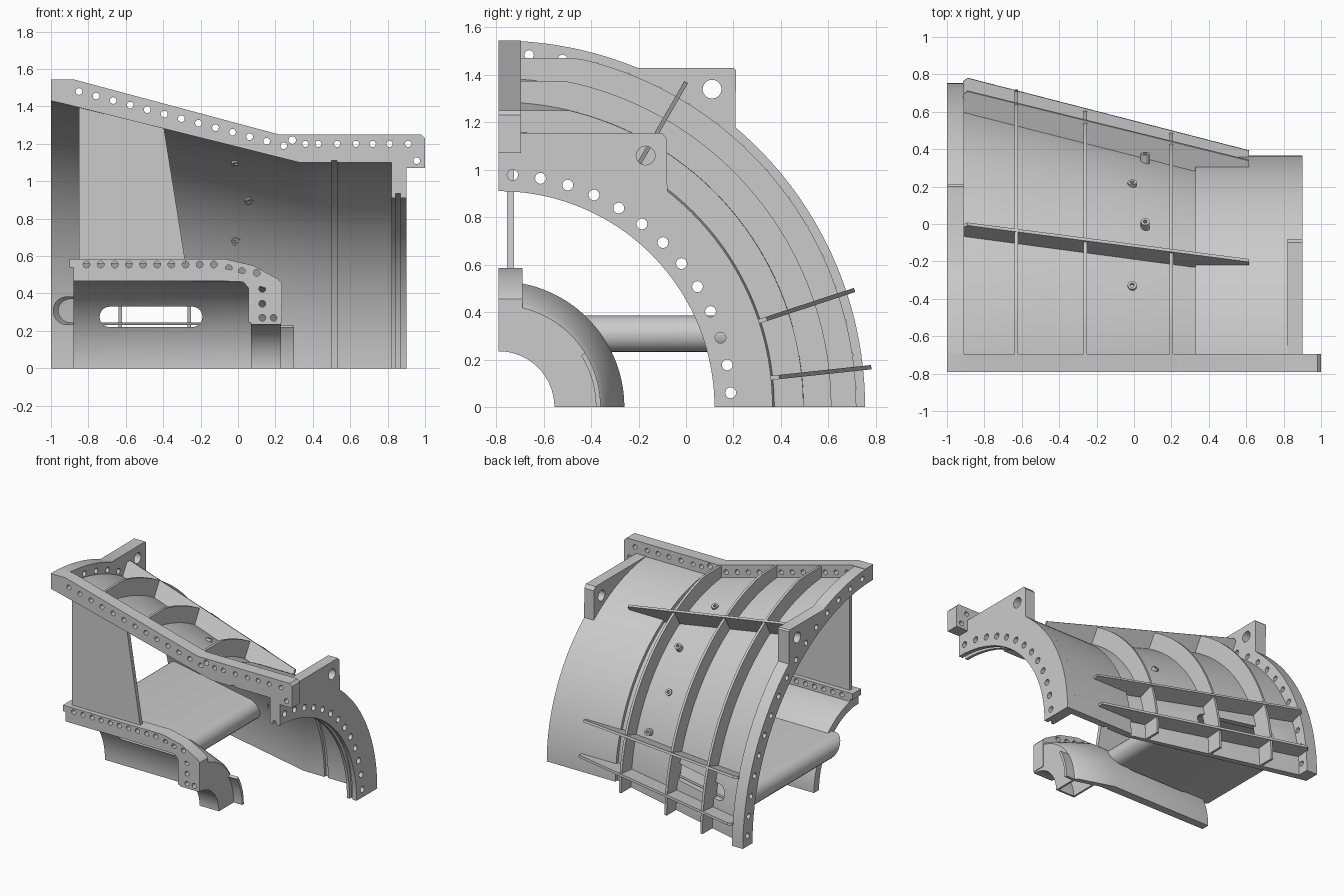
import bpy, bmesh
from math import sin, cos, pi, radians, sqrt
from mathutils import Vector, Matrix

if "Cube" in bpy.data.objects:
    bpy.data.objects.remove(bpy.data.objects["Cube"])

AY = -0.79  # the casing axis runs along x at y = AY, z = 0
X, Y, Z = Vector((1, 0, 0)), Vector((0, 1, 0)), Vector((0, 0, 1))


def finish(name, bm):
    bmesh.ops.remove_doubles(bm, verts=bm.verts, dist=1e-5)
    bmesh.ops.recalc_face_normals(bm, faces=bm.faces)
    me = bpy.data.meshes.new(name)
    bm.to_mesh(me)
    bm.free()
    ob = bpy.data.objects.new(name, me)
    bpy.context.collection.objects.link(ob)
    smooth(ob)
    return ob


def smooth(ob):
    bpy.ops.object.select_all(action='DESELECT')
    ob.select_set(True)
    bpy.context.view_layer.objects.active = ob
    bpy.ops.object.shade_smooth_by_angle(angle=radians(30))


def circle(c, r, n=16):
    return [(c[0] + r * cos(2 * pi * i / n), c[1] + r * sin(2 * pi * i / n)) for i in range(n)]


def arc(r, a0, a1, n=40, cap=9):
    """Arc round the axis in (y, z), optionally flattened at height cap."""
    pts = [radians(a0 + (a1 - a0) * i / n) for i in range(n + 1)]
    return [(AY + r * cos(a), min(r * sin(a), cap)) for a in pts]


def plate(name, outline, holes, u, v, origin, thick):
    """Flat plate with holes, centred on origin, spanned by u and v."""
    cu = bpy.data.curves.new(name, 'CURVE')
    cu.dimensions, cu.fill_mode, cu.extrude = '2D', 'BOTH', thick / 2
    for loop in [outline] + [circle(h[:2], h[2]) for h in holes]:
        sp = cu.splines.new('POLY')
        sp.points.add(len(loop) - 1)
        for p, q in zip(sp.points, loop):
            p.co = (q[0], q[1], 0, 1)
        sp.use_cyclic_u = True
    tmp = bpy.data.objects.new(name + "_tmp", cu)
    bpy.context.collection.objects.link(tmp)
    dg = bpy.context.evaluated_depsgraph_get()
    me = bpy.data.meshes.new_from_object(tmp.evaluated_get(dg))
    m = Matrix((u, v, u.cross(v))).transposed().to_4x4()
    m.translation = origin
    me.transform(m)
    bpy.data.objects.remove(tmp)
    bm = bmesh.new()
    bm.from_mesh(me)
    return finish(name, bm)


def ring(name, x0, x1, r0, r1, holes=(), outer=None, cap=9):
    """Quarter ring plate across the axis."""
    out = (outer or arc(r1, 0, 90, cap=cap)) + arc(r0, 90, 0)
    return plate(name, out, holes, Y, Z, Vector(((x0 + x1) / 2, 0, 0)), x1 - x0)


def lathe(name, profile, a1=90, n=48):
    """Turn a closed (x, r) profile round the axis from 0 to a1 degrees."""
    bm = bmesh.new()
    rows = []
    for i in range(n + 1):
        a = radians(a1 * i / n)
        rows.append([bm.verts.new((x, AY + r * cos(a), r * sin(a))) for x, r in profile])
    k = len(profile)
    for a, b in zip(rows, rows[1:]):
        for j in range(k):
            bm.faces.new((a[j], a[(j + 1) % k], b[(j + 1) % k], b[j]))
    bm.faces.new(rows[0])
    bm.faces.new(rows[-1][::-1])
    return finish(name, bm)


def stadium(x0, x1, zc, h, n=10):
    right = [(x1 - h + h * cos(t), zc + h * sin(t)) for t in [-pi / 2 + pi * i / n for i in range(n + 1)]]
    left = [(x0 + h + h * cos(t), zc + h * sin(t)) for t in [pi / 2 + pi * i / n for i in range(n + 1)]]
    return right + left


# Outer casing shell: cone, step and grooved cylinder
shell = lathe("outer_casing", [(-1, 1.43), (-0.92, 1.412), (0.33, 1.10), (0.5, 1.10), (0.5, 1.12), (0.53, 1.12),
                               (0.53, 1.10), (0.83, 1.10), (0.83, 1.155), (0.33, 1.155), (0.33, 1.13),
                               (-0.92, 1.465), (-1, 1.465)])
# Inner hub shell
hub = lathe("inner_hub", [(-0.88, 0.47), (0.03, 0.465), (0.21, 0.41), (0.23, 0.43), (0.21, 0.45), (-0.05, 0.53),
                          (-0.88, 0.53)])

# Slot through hub and casing
slot = plate("slot_cutter", stadium(-0.74, -0.19, 0.275, 0.055), [], X, Z, Vector((0, 0.1, 0)), 1.6)
for ob in (shell, hub):
    mod = ob.modifiers.new("slot", 'BOOLEAN')
    mod.operation, mod.object, mod.solver = 'DIFFERENCE', slot, 'EXACT'
    me = bpy.data.meshes.new_from_object(ob.evaluated_get(bpy.context.evaluated_depsgraph_get()))
    ob.modifiers.clear()
    ob.data = me
    smooth(ob)
bpy.data.objects.remove(slot)

# Hollow horizontal strut between hub and casing
bm = bmesh.new()
for x0, x1, h in ((-0.99, -0.08, 0.077), (-0.96, -0.11, 0.062)):
    loops = []
    pts = stadium(x0, x1, 0.308, h)
    for i in range(len(pts)):
        x, z = pts[i]
        inner = bm.verts.new((x, AY + sqrt(0.5 ** 2 - z * z), z))
        outer = bm.verts.new((x, AY + sqrt((1.205 - 0.25 * x) ** 2 - z * z), z))
        loops.append((inner, outer))
    for a, b in zip(loops, loops[1:] + loops[:1]):
        bm.faces.new((a[0], b[0], b[1], a[1]))
    if h > 0.07:
        first = loops
for a, b, c, d in zip(first, first[1:] + first[:1], loops, loops[1:] + loops[:1]):
    for k in (0, 1):
        bm.faces.new((a[k], b[k], d[k], c[k]))
finish("horizontal_strut", bm)

# Vertical strut plate
plate("vertical_strut", [(-0.85, 0.56), (-0.28, 0.56), (-0.4, 1.31), (-0.85, 1.42)], [], X, Z,
      Vector((0, -0.74, 0)), 0.03)

# Large inlet ring flange with lifting lug
outer = arc(1.545, 0, 49.7, 24) + [(0.21, 1.42), (0.2, 1.43)] + arc(1.545, 67.6, 90, 12)
holes = [(AY + 1.49 * cos(radians(a)), 1.49 * sin(radians(a)), 0.02) for a in [3 + 5.47 * i for i in range(16)]]
ring("inlet_flange", -1, -0.91, 1.435, 0, holes + [(0.11, 1.34, 0.04)], outer)

# Outlet ring flange with lifting lug and an inner groove
holes = [(AY + 0.98 * cos(radians(a)), 0.98 * sin(radians(a)), 0.023) for a in [3.5 + 6.92 * i for i in range(13)]]
outer = arc(1.155, 0, 52, 24) + [(-0.08, 1.13), (-0.1, 1.155)] + arc(1.155, 88, 90, 2)
for i, (x0, x1, r) in enumerate(((0.82, 0.842, 0.91), (0.842, 0.868, 0.935), (0.868, 0.90, 0.91))):
    ring(f"outlet_flange_{i}", x0, x1, r, 0, holes + [(-0.17, 1.06, 0.04)], outer)

# Split flange along the top of the casing
holes = [(-0.85 + 0.0912 * i, 1.48 - 0.0242 * i, 0.018) for i in range(13)]
holes += [(x, 1.2, 0.017) for x in (0.36, 0.43, 0.53, 0.63, 0.72, 0.81, 0.91)]
holes += [(0.29, 1.22, 0.02), (0.955, 1.11, 0.018)]
plate("casing_split_flange",
      [(-1, 1.545), (-0.88, 1.545), (0.22, 1.25), (0.98, 1.25), (1, 1.23), (1, 1.07), (0.90, 1.07),
       (0.89, 1.11), (0.33, 1.11), (-0.92, 1.425), (-1, 1.435)], holes, X, Z, Vector((0, -0.743, 0)), 0.094)

# Split flange of the hub
holes = [(-0.81 + 0.0756 * i, 0.555, 0.018) for i in range(10)]
holes += [(x, z, 0.018) for x, z in ((-0.05, 0.535), (0.02, 0.52), (0.1, 0.51), (0.13, 0.425), (0.13, 0.345),
                                     (0.13, 0.27), (0.19, 0.27))]
plate("hub_split_flange",
      [(-0.9, 0.585), (-0.07, 0.585), (0.08, 0.55), (0.21, 0.48), (0.235, 0.455), (0.235, 0.245), (0.055, 0.245),
       (0.055, 0.43), (0.03, 0.46), (-0.01, 0.468), (-0.88, 0.468), (-0.88, 0.54), (-0.9, 0.54)],
      holes, X, Z, Vector((0, -0.74, 0)), 0.10)

# Hub end discs and short seal ring
ring("hub_disc_inner", 0.07, 0.085, 0.24, 0.46)
ring("hub_disc_outer", 0.215, 0.23, 0.24, 0.43)
lathe("hub_seal_ring", [(0.22, 0.41), (0.3, 0.41), (0.3, 0.43), (0.22, 0.43)], 32, 16)
lathe("hub_bore_ring", [(0.07, 0.235), (0.23, 0.235), (0.23, 0.25), (0.07, 0.25)])

# Ribs round the casing, flattened to the split flange height
for i, (x, r, cap) in enumerate(((-0.63, 1.508, 1.472), (-0.26, 1.403, 1.375), (0.2, 1.285, 1.25))):
    ring(f"hoop_rib_{i}", x - 0.009, x + 0.009, 1.275 - 0.26 * x - 0.08, r, cap=cap)

# Tapered ribs along the casing
for i, a in enumerate((6.1, 18.2, 60)):
    t = radians(a)
    plate(f"long_rib_{i}", [(-0.915, 1.45), (-0.915, 1.56), (-0.89, 1.58), (0.615, 1.19), (0.615, 1.14),
                            (0.34, 1.14), (0.3, 1.125)], [],
          X, Vector((0, cos(t), sin(t))), Vector((0, AY, 0)), 0.018)

# Small bosses on the cone
for i, (x, a, h) in enumerate(((0.06, 21, 0.06), (-0.01, 35, 0.03), (0.06, 50, 0.06), (-0.01, 68, 0.03))):
    t = radians(a)
    n = Vector((0, cos(t), sin(t)))
    plate(f"boss_{i}", circle((0, 0), 0.024), [(0, 0, 0.011)], X, n.cross(X),
          Vector((x, AY, 0)) + n * (1.19 - 0.26 * x + h / 2), h + 0.03)
